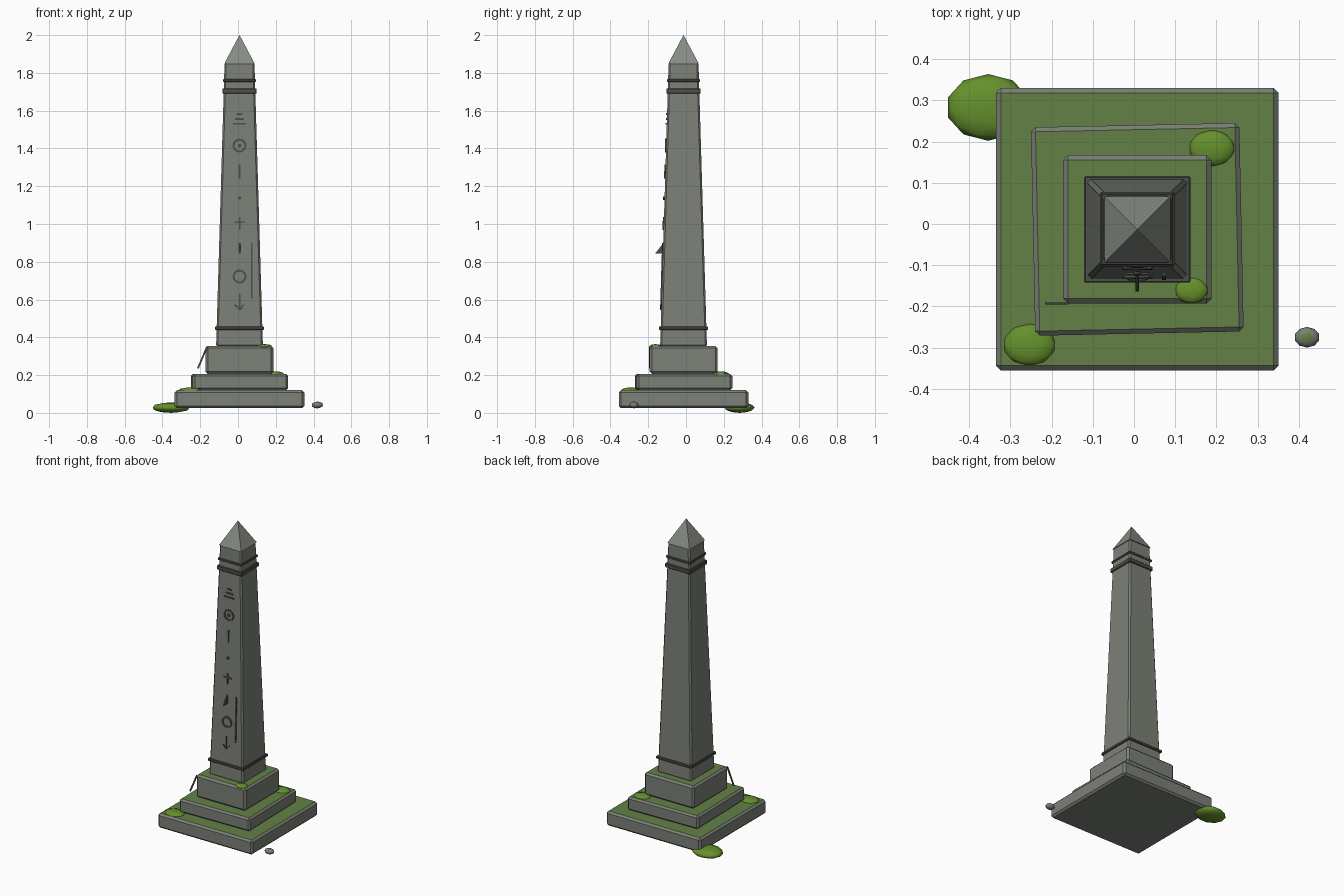
import bpy, bmesh, math
from mathutils import Matrix, Vector

if "Cube" in bpy.data.objects:
    bpy.data.objects.remove(bpy.data.objects["Cube"])

CX, CY = 0.008, -0.013          # axis of the monument


def mat(name, rgb):
    m = bpy.data.materials.new(name)
    m.diffuse_color = (*rgb, 1)
    m.use_nodes = True
    m.node_tree.nodes["Principled BSDF"].inputs["Base Color"].default_value = m.diffuse_color
    return m


STONE = mat("weathered_stone", (0.20, 0.22, 0.185))
CAP = mat("cap_stone", (0.24, 0.26, 0.23))
DARK = mat("dark_carving", (0.075, 0.08, 0.07))
LICHEN = mat("moss_cover", (0.125, 0.22, 0.06))
MOSS = mat("moss_clump", (0.13, 0.28, 0.025))


def finish(bm, name, *mats):
    bmesh.ops.recalc_face_normals(bm, faces=bm.faces)
    me = bpy.data.meshes.new(name)
    bm.to_mesh(me)
    bm.free()
    for m in mats:
        me.materials.append(m)
    ob = bpy.data.objects.new(name, me)
    bpy.context.collection.objects.link(ob)
    return ob


def block(name, h0, h1, z0, z1, mats, bevel=0.0, turn=0.0):
    """Square block tapering from half-width h0 to h1; second material goes on top."""
    bm = bmesh.new()
    bmesh.ops.create_cube(bm, size=2)
    for v in bm.verts:
        h, z = (h1, z1) if v.co.z > 0 else (h0, z0)
        v.co = (v.co.x * h, v.co.y * h, z)
    if bevel:
        bmesh.ops.bevel(bm, geom=bm.edges[:], offset=bevel, segments=1, affect='EDGES')
    bm.normal_update()
    if len(mats) > 1:
        for f in bm.faces:
            f.material_index = int(f.normal.z > 0.95)
    bm.transform(Matrix.Translation((CX, CY, 0)) @ Matrix.Rotation(math.radians(turn), 4, 'Z'))
    return finish(bm, name, *mats)


# Stepped base with mossy tops
block("base_step_lower", 0.343, 0.343, 0.025, 0.12, (STONE, LICHEN), 0.012)
block("base_step_middle", 0.253, 0.253, 0.12, 0.207, (STONE, LICHEN), 0.011, 1.2)
block("base_step_upper", 0.180, 0.180, 0.207, 0.355, (STONE, LICHEN), 0.012)

# Tapered shaft, bands and pointed cap
H0, H1, Z0, Z1 = 0.124, 0.079, 0.35, 1.855


def half(z):
    return H0 + (H1 - H0) * (z - Z0) / (Z1 - Z0)


block("shaft", H0, H1, Z0, Z1, (STONE,), 0.009)
block("foot_band", 0.129, 0.129, 0.44, 0.457, (DARK,), 0.003)
block("neck_band_wide", 0.091, 0.091, 1.69, 1.718, (DARK,), 0.004)
block("neck_band_thin", 0.087, 0.087, 1.753, 1.768, (DARK,), 0.003)
block("pointed_cap", 0.080, 0.0005, 1.85, 2.0, (CAP,))


# Carvings on the front face
def bar(name, x, z, w, h, tilt=0, y=None, depth=0.012):
    bm = bmesh.new()
    bmesh.ops.create_cube(bm, size=1)
    yy = CY - half(z) if y is None else y
    lean = math.atan((H0 - H1) / (Z1 - Z0)) if y is None else 0
    bm.transform(Matrix.Translation((x, yy, z)) @ Matrix.Rotation(-lean, 4, 'X')
                 @ Matrix.Rotation(math.radians(tilt), 4, 'Y') @ Matrix.Diagonal((w, depth, h, 1)))
    return finish(bm, name, DARK)


def ring(name, z, r0, r1, n=16):
    bm = bmesh.new()
    loops = []
    for r, d in ((r0, 0.004), (r0, -0.006), (r1, -0.006), (r1, 0.004)):
        loops.append([bm.verts.new((CX + r * math.cos(2 * math.pi * i / n),
                                    CY + d - half(z + r * math.sin(2 * math.pi * i / n)),
                                    z + r * math.sin(2 * math.pi * i / n))) for i in range(n)])
    for k in range(4):
        a, b = loops[k], loops[(k + 1) % 4]
        for i in range(n):
            j = (i + 1) % n
            bm.faces.new((a[i], a[j], b[j], b[i]))
    return finish(bm, name, DARK)


def dot(name, z, r):
    bm = bmesh.new()
    bmesh.ops.create_cone(bm, cap_ends=True, segments=8, radius1=r, radius2=r, depth=0.014)
    bm.transform(Matrix.Translation((CX, CY - half(z), z)) @ Matrix.Rotation(math.pi / 2, 4, 'X'))
    return finish(bm, name, DARK)


for i, w in enumerate((0.03, 0.05, 0.07)):
    bar(f"stacked_bar_{i + 1}", CX, 1.582 - 0.026 * i, w, 0.009)
ring("upper_ring", 1.415, 0.026, 0.037)
dot("upper_ring_dot", 1.415, 0.010)
bar("stroke", CX, 1.278, 0.009, 0.075)
dot("small_dot", 1.137, 0.009)
bar("cross_upright", CX, 1.003, 0.008, 0.07)
bar("cross_arm", CX, 1.01, 0.055, 0.008)
ring("lower_ring", 0.722, 0.026, 0.037)
bar("arrow_stem", CX, 0.588, 0.008, 0.085)
for s in (-1, 1):
    bar(f"arrow_barb_{'left' if s < 0 else 'right'}", CX + s * 0.012, 0.56, 0.007, 0.036, s * 40)
bar("shaft_crack", 0.073, 0.752, 0.009, 0.295)
bar("base_crack", -0.188, 0.293, 0.009, 0.125, 23, y=-0.193, depth=0.006)

# Triangular fin standing out from the front face
bm = bmesh.new()
tri = [bm.verts.new((CX - 0.004, y, z)) for y, z in ((-0.164, 0.843), (-0.115, 0.843), (-0.119, 0.9))]
r = bmesh.ops.extrude_face_region(bm, geom=[bm.faces.new(tri)])
for v in r["geom"]:
    if isinstance(v, bmesh.types.BMVert):
        v.co.x += 0.008
finish(bm, "triangle_fin", DARK)


# Moss clumps and pebble
def clump(name, loc, size, mats, sub=2):
    bm = bmesh.new()
    bmesh.ops.create_icosphere(bm, subdivisions=sub, radius=1)
    for f in bm.faces:
        f.smooth = sub > 1
        if len(mats) > 1:
            f.material_index = int(f.normal.z > 0.85)
    bm.transform(Matrix.Translation(loc) @ Matrix.Diagonal((*size, 1)))
    return finish(bm, name, *mats)


clump("moss_ground", (-0.354, 0.283, 0.028), (0.102, 0.081, 0.028), (MOSS,))
clump("moss_lower_step", (-0.254, -0.293, 0.118), (0.065, 0.052, 0.017), (MOSS,))
clump("moss_middle_step", (0.189, 0.184, 0.205), (0.057, 0.045, 0.015), (MOSS,))
clump("moss_upper_step", (0.139, -0.161, 0.353), (0.041, 0.032, 0.011), (MOSS,))
clump("pebble", (0.42, -0.275, 0.042), (0.031, 0.025, 0.018), (STONE, LICHEN), 2)
